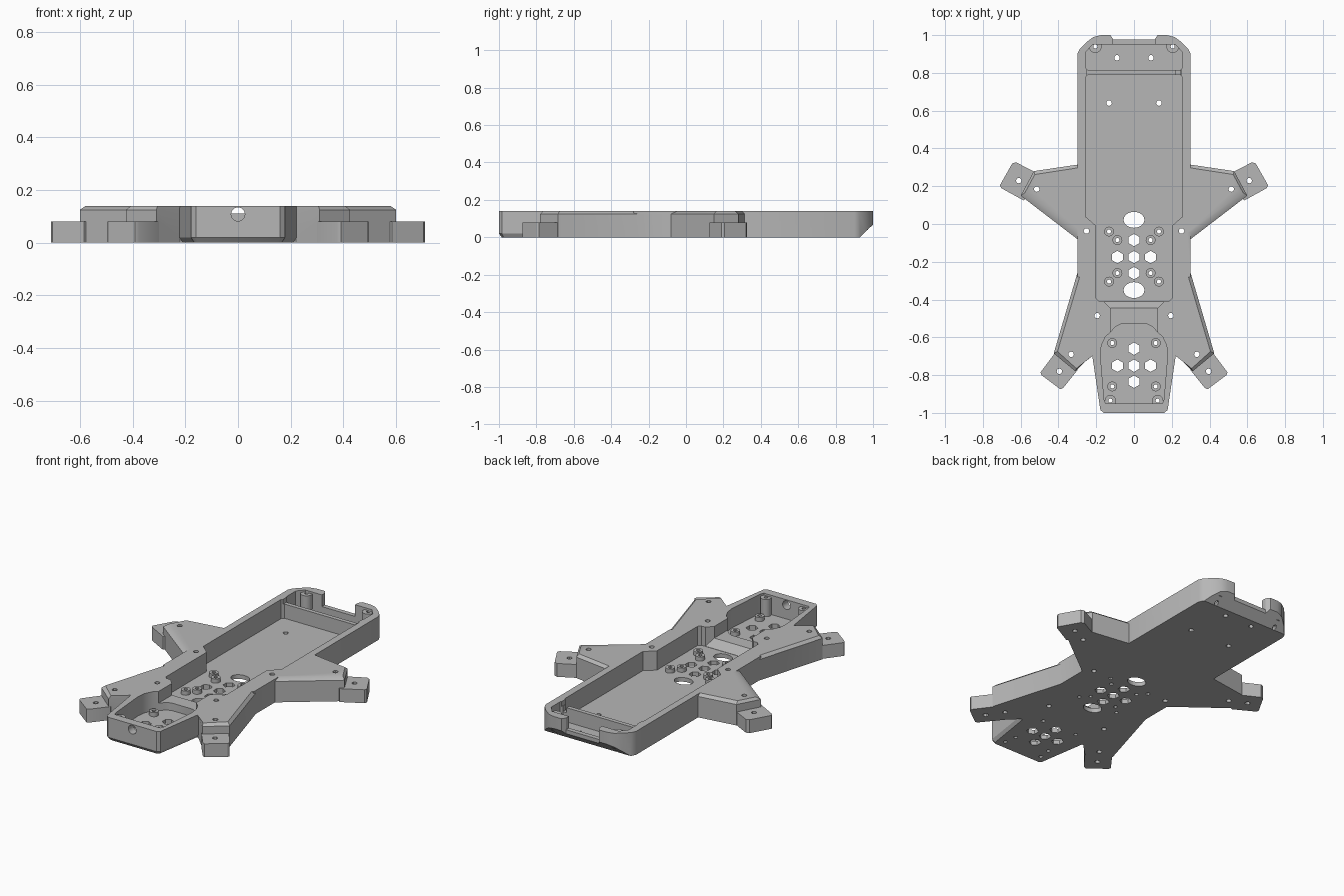
import bpy, bmesh, math
from mathutils import Vector

if "Cube" in bpy.data.objects:
    bpy.data.objects.remove(bpy.data.objects["Cube"])

H, FLOOR = 0.14, 0.025
mat = bpy.data.materials.new("light grey plastic")
mat.diffuse_color = (0.47, 0.47, 0.47, 1)
mat.use_nodes = True
mat.node_tree.nodes["Principled BSDF"].inputs["Base Color"].default_value = mat.diffuse_color


def to_object(bm, name):
    bmesh.ops.recalc_face_normals(bm, faces=bm.faces)
    me = bpy.data.meshes.new(name)
    bm.to_mesh(me)
    bm.free()
    ob = bpy.data.objects.new(name, me)
    bpy.context.collection.objects.link(ob)
    me.materials.append(mat)
    return ob


def loft(name, layers):
    """Stack of (z, outline) layers joined by side walls and capped."""
    bm = bmesh.new()
    rings = [[bm.verts.new((x, y, z)) for x, y in pts] for z, pts in layers]
    n = len(rings[0])
    for a, b in zip(rings, rings[1:]):
        for i in range(n):
            j = (i + 1) % n
            bm.faces.new((a[i], a[j], b[j], b[i]))
    bm.faces.new(rings[0][::-1])
    bm.faces.new(rings[-1])
    return to_object(bm, name)


def prism(name, pts, z0, z1):
    return loft(name, [(z0, pts), (z1, pts)])


def hull(name, pts):
    bm = bmesh.new()
    for p in pts:
        bm.verts.new(p)
    bmesh.ops.convex_hull(bm, input=bm.verts)
    return to_object(bm, name)


def sym(half):
    return half + [(-x, y) for x, y in reversed(half)]


def flip(pts):
    return [(-x, y) for x, y in pts]


def ellipse(x, y, rx, ry=None, n=16, turn=0.0):
    ry = ry or rx
    return [(x + rx * math.cos(turn + 2 * math.pi * i / n),
             y + ry * math.sin(turn + 2 * math.pi * i / n)) for i in range(n)]


def combine(target, other, op):
    mod = target.modifiers.new(op, 'BOOLEAN')
    mod.operation, mod.solver, mod.object = op, 'EXACT', other
    bpy.context.view_layer.objects.active = target
    bpy.ops.object.modifier_apply(modifier=mod.name)
    bpy.data.objects.remove(other)


def add(other):
    combine(frame, other, 'UNION')


def cut(other):
    combine(frame, other, 'DIFFERENCE')


def both(points):
    return [(s * x, y) for x, y in points for s in (1, -1)]


# main hull with rounded rear corners
frame = prism("frame", sym([(.30, -.28), (.30, .90), (.288, .925), (.255, .96),
                            (.215, .99), (.175, 1.0)]), 0, H)

# front arms, chamfered along the outer top edge
base = sym([(.22, -.69), (.31, -.78), (.425, -.685), (.30, -.26), (.29, -.1)])
top = sym([(.21, -.69), (.305, -.765), (.405, -.675), (.288, -.28), (.28, -.1)])
add(loft("front_arms", [(0, base), (.125, base), (H, top)]))

# nose with a small bottom chamfer
nose = sym([(.16, -1.0), (.178, -.985), (.222, -.69), (.222, -.5)])
low = sym([(.15, -.985), (.165, -.975), (.21, -.69), (.21, -.5)])
add(loft("nose", [(0, low), (.02, nose), (H, nose)]))

# rear arms and the four lower feet
rear_base = [(.28, .317), (.53, .28), (.60, .15), (.30, -.08), (.28, -.08)]
rear_top = [(.28, .30), (.525, .262), (.578, .165), (.30, -.045), (.28, -.045)]
rear_foot = [(.50, .20), (.525, .275), (.625, .327), (.645, .32), (.71, .205),
             (.703, .19), (.585, .125)]
front_foot = [(.30, -.70), (.30, -.775), (.375, -.868), (.39, -.875), (.49, -.80),
              (.495, -.785), (.42, -.685)]
for f in (lambda p: p, flip):
    add(loft("rear_arm", [(0, f(rear_base)), (.125, f(rear_base)), (H, f(rear_top))]))
    add(prism("rear_foot", f(rear_foot), 0, .08))
    add(prism("front_foot", f(front_foot), 0, .08))

# main tray, rear tray and nose tray
cut(prism("main_tray", sym([(.185, -.41), (.20, -.395), (.20, -.01), (.258, .04),
                            (.258, .775), (.245, .79)]), FLOOR, .3))
cut(prism("rear_tray", sym([(.245, .815), (.255, .825), (.255, .91), (.22, .95)]), FLOOR, .3))
cut(prism("nose_tray", sym([(.15, -.95), (.158, -.93), (.178, -.69), (.172, -.64),
                            (.15, -.595), (.125, -.575), (.10, -.545), (.07, -.53)]), FLOOR, .3))

# raised cable channel with a ramp between the trays
channel = [(s * x, y, z) for s in (1, -1) for x, y, z in
           [(.125, -.58, .07), (.125, -.445, .07), (.125, -.58, .3), (.125, -.445, .3)]]
cut(hull("channel", channel))
ramp = [(s * x, y, z) for s in (1, -1) for x, y, z in
        [(.125, -.446, .07), (.16, -.409, FLOOR), (.125, -.446, .3), (.16, -.409, .3)]]
cut(hull("ramp", ramp))

# divider lowered below the rim, with a wire slot
cut(prism("divider_top", sym([(.25, .78), (.25, .83)]), .11, .3))
cut(prism("wire_slot", [(.22, .78), (.245, .78), (.245, .83), (.22, .83)], .08, .3))

# rear opening with a low sill, and sloped underside
cut(prism("sill_gap", sym([(.11, .93), (.11, .99), (.13, 1.02)]), .07, .3))
cut(prism("rear_gap", sym([(.11, .978), (.118, .99), (.14, 1.02)]), -.1, .3))
cut(hull("rear_slope", [(s, y, z) for s in (.5, -.5)
                        for y, z in ((.925, -.005), (1.01, .078), (1.1, .078), (1.1, -.1))]))

# corner screw posts
for x, y in both([(.205, .94)]):
    add(prism("rear_post", ellipse(x, y, .034), .04, H - .012))
for x, y in both([(.125, -.935)]):
    add(prism("nose_post", ellipse(x, y, .03), .01, H - .012))

# board standoffs
standoffs = both([(.132, -.04), (.132, -.305), (.088, -.085), (.088, -.26),
                  (.115, -.63), (.115, -.86)])
for x, y in standoffs:
    add(prism("standoff", ellipse(x, y, .026), .01, .05))

# screw holes
screws = both([(.09, .88), (.132, .64), (.61, .23), (.515, .185), (.252, -.037),
               (.195, -.485), (.333, -.69), (.395, -.78)])
for x, y in screws:
    cut(prism("screw_hole", ellipse(x, y, .0145, n=12), -.1, .3))
for x, y in standoffs + both([(.205, .94), (.125, -.935)]):
    cut(prism("pin_hole", ellipse(x, y, .011, n=12), -.1, .3))

# hexagonal vents and oval cable holes
for x, y in [(0, -.085), (0, -.175), (0, -.26), (0, -.66), (0, -.75), (0, -.835)] + \
        both([(.088, -.175), (.088, -.75)]):
    cut(prism("hex_vent", ellipse(x, y, .033, n=6, turn=math.pi / 6), -.1, .3))
for y in (.022, -.35):
    cut(prism("oval_hole", ellipse(0, y, .055, .042, n=32), -.1, .3))

# round port through the nose wall
bm = bmesh.new()
bmesh.ops.create_cone(bm, cap_ends=True, segments=24, radius1=.026, radius2=.026, depth=.12)
for v in bm.verts:
    v.co = Vector((v.co.x, v.co.z - .985, v.co.y + .108))
cut(to_object(bm, "nose_port"))

# crisp edges, smooth curves
bpy.ops.object.select_all(action='DESELECT')
frame.select_set(True)
bpy.context.view_layer.objects.active = frame
bpy.ops.object.shade_smooth_by_angle(angle=math.radians(30))
